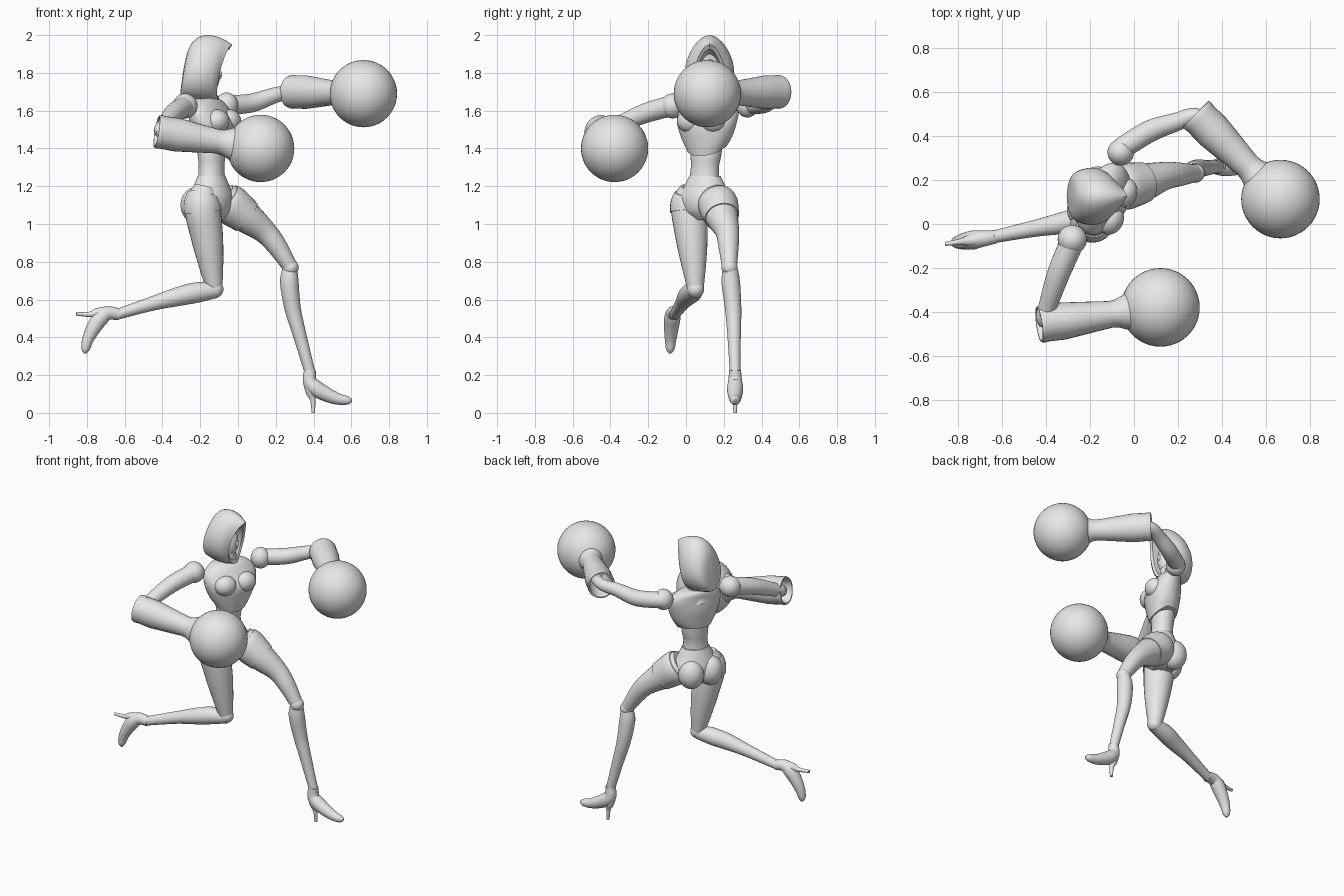
import bpy, bmesh, math
from mathutils import Vector, Matrix

old = bpy.data.objects.get("Cube")
if old:
    bpy.data.objects.remove(old, do_unlink=True)

GREY = (0.8, 0.8, 0.8, 1.0)
grey = bpy.data.materials.new("plain grey")
grey.use_nodes = True
grey.diffuse_color = GREY
grey.node_tree.nodes["Principled BSDF"].inputs["Base Color"].default_value = GREY

SIDES = 28
TURNS = [2 * math.pi * i / SIDES for i in range(SIDES)]
YAW = math.radians(-27)
FACING = Vector((math.cos(YAW), math.sin(YAW), 0))
ACROSS = Vector((-math.sin(YAW), math.cos(YAW), 0))
UP, SIDE = Vector((0, 0, 1)), Vector((0, 1, 0))


def finish(name, bm, angle=40):
    """Turn a bmesh into a smooth shaded grey object."""
    bmesh.ops.recalc_face_normals(bm, faces=bm.faces)
    mesh = bpy.data.meshes.new(name)
    bm.to_mesh(mesh)
    bm.free()
    obj = bpy.data.objects.new(name, mesh)
    mesh.materials.append(grey)
    bpy.context.collection.objects.link(obj)
    bpy.ops.object.select_all(action='DESELECT')
    obj.select_set(True)
    bpy.context.view_layer.objects.active = obj
    bpy.ops.object.shade_smooth_by_angle(angle=math.radians(angle))
    return obj


def loft(name, rings, angle=40):
    """Skin a row of equal-sized rings and close both ends."""
    bm = bmesh.new()
    loops = [[bm.verts.new(p) for p in ring] for ring in rings]
    for a, b in zip(loops, loops[1:]):
        for i in range(len(a)):
            j = (i + 1) % len(a)
            bm.faces.new((a[i], a[j], b[j], b[i]))
    bm.faces.new(loops[0])
    bm.faces.new(loops[-1])
    return finish(name, bm, angle)


def smooth(rows, steps=4):
    """Run a flowing curve through rows of numbers."""
    rows = [Vector(r) for r in rows]
    padded = [rows[0]] + rows + [rows[-1]]
    out = []
    for a, b, c, d in zip(padded, padded[1:], padded[2:], padded[3:]):
        for s in range(steps):
            t = s / steps
            out.append(b + (c - a) * (t / 2)
                       + (a * 2 - b * 5 + c * 4 - d) * (t * t / 2)
                       + (b * 3 - a - c * 3 + d) * (t ** 3 / 2))
    return out + [rows[-1]]


def tube(name, rows, ref=SIDE, flat=1.0):
    """Limb through rows of x, y, z, radius; flat scales the radius along ref."""
    rows = smooth(rows)
    pts = [Vector(r[:3]) for r in rows]
    rings = []
    for i, (p, r) in enumerate(zip(pts, rows)):
        t = (pts[min(i + 1, len(pts) - 1)] - pts[max(i - 1, 0)]).normalized()
        u = (ref - t * ref.dot(t)).normalized()
        v = t.cross(u)
        rings.append([p + (u * math.cos(a) * flat + v * math.sin(a)) * r[3] for a in TURNS])
    return loft(name, rings)


def ball(name, centre, size, yaw=0, detail=24):
    bm = bmesh.new()
    bmesh.ops.create_uvsphere(bm, u_segments=detail * 2, v_segments=detail, radius=1)
    size = Vector(size) if isinstance(size, tuple) else Vector((size, size, size))
    bm.transform(Matrix.Translation(centre) @ Matrix.Rotation(yaw, 4, 'Z') @ Matrix.Diagonal(size).to_4x4())
    return finish(name, bm)


def trunk(name, rows):
    """Turned body section: rows of height, x, y, depth, width, front dip."""
    rings = []
    for z, x, y, depth, width, dip in smooth_rows(rows):
        rings.append([Vector((x, y, z - dip * max(0, math.cos(a))))
                      + FACING * depth * math.cos(a) + ACROSS * width * math.sin(a) for a in TURNS])
    return loft(name, rings)


def smooth_rows(rows):
    return [tuple(r) for r in smooth(rows)]


# Torso: bodice with a pointed lower edge, waist, hips and neck
trunk("bodice", [(1.665, -.17, .13, .05, .07, 0), (1.65, -.165, .13, .07, .125, 0),
                 (1.60, -.15, .12, .088, .172, 0), (1.53, -.135, .11, .108, .168, 0),
                 (1.46, -.135, .11, .098, .142, .02), (1.41, -.14, .11, .085, .108, .05)])
trunk("waist", [(1.46, -.14, .11, .075, .09, 0), (1.36, -.14, .105, .07, .084, 0),
                (1.30, -.14, .10, .066, .076, 0), (1.22, -.14, .095, .07, .085, 0)])
trunk("hips", [(1.255, -.14, .10, .07, .085, 0), (1.20, -.14, .10, .09, .115, 0),
               (1.14, -.14, .10, .108, .145, 0), (1.07, -.14, .10, .10, .13, 0),
               (1.02, -.14, .105, .06, .07, 0)])
tube("neck", [(-.17, .13, 1.58, .075), (-.165, .13, 1.66, .055), (-.16, .125, 1.74, .045)])
chest = Vector((-.135, .11, 1.545))
for tag, sign in (("near", -1), ("far", 1)):
    ball(tag + "_bust", chest + FACING * .065 + ACROSS * .068 * sign, (.06, .07, .062), YAW)
    ball(tag + "_buttock", Vector((-.15, .10, 1.10)) - FACING * .05 + ACROSS * .065 * sign,
         (.08, .08, .095), YAW)

# Hood: pointed arches from the back, around the rim and into the opening
hood = [(-.292, -.305, 1.80, 1.70, .015, 0), (-.265, -.30, 1.92, 1.68, .085, 0),
        (-.22, -.265, 1.982, 1.665, .118, 0), (-.16, -.20, 2.0, 1.655, .128, 0),
        (-.09, -.14, 1.985, 1.655, .110, .01), (-.03, -.10, 1.95, 1.66, .078, .03)]
lining = [(-.045, -.105, 1.925, 1.68, .064, .03), (-.11, -.14, 1.90, 1.69, .06, .02)]
arches = []
for top, low, high, base, half, recess in smooth_rows(hood) + lining:
    arch = []
    for a in TURNS:
        h = (1 + math.cos(a)) / 2
        s = math.sin(a)
        arch.append(Vector((low + (top - low) * h - recess * abs(s),
                            .125 + half * s * (1.08 - .3 * h * h), base + (high - base) * h)))
    arches.append(arch)
loft("hood", arches)
ball("face", (-.145, .125, 1.79), (.05, .048, .09))
ball("nose", (-.10, .125, 1.79), (.016, .01, .025), detail=8)

# Arms with shoulder joints
ball("far_shoulder", (-.06, .325, 1.63), (.06, .06, .066))
ball("near_shoulder", (-.28, -.07, 1.625), .066)
tube("far_arm", [(-.06, .34, 1.63, .05), (.07, .42, 1.64, .05), (.19, .462, 1.68, .042),
                 (.28, .49, 1.70, .036), (.36, .44, 1.70, .035)], UP)
tube("near_arm", [(-.28, -.08, 1.625, .055), (-.34, -.22, 1.585, .052), (-.39, -.37, 1.52, .042),
                  (-.405, -.435, 1.49, .037), (-.33, -.44, 1.475, .035)], UP)


# Gloves: hollow cuff, narrow wrist, flare and round fist
def glove(tag, cuff, fist):
    cuff, fist = Vector(cuff), Vector(fist)
    axis = (fist - cuff).normalized()
    u = (UP - axis * UP.dot(axis)).normalized()
    v = axis.cross(u)
    profile = [(.20, .05), (.02, .074), (0, .078), (0, .086), (.015, .09), (.03, .087), (.11, .089),
               (.20, .079), (.33, .064), (.36, .067), (.39, .08), (.42, .092)]
    rings = [[cuff + axis * t + (u * math.cos(a) + v * math.sin(a) * .95) * r for a in TURNS]
             for t, r in profile]
    loft(tag + "_glove_cuff", rings, 50)
    ball(tag + "_glove_fist", fist, .178)


glove("far", (.28, .50, 1.70), (.664, .113, 1.69))
glove("near", (-.43, -.455, 1.49), (.12, -.378, 1.40))

# Legs with shorts hems and knee joints
far_thigh = [(-.085, .155, 1.14, .085), (-.04, .17, 1.103, .10), (.045, .19, 1.037, .086),
             (.139, .218, .962, .064), (.204, .225, .886, .054), (.275, .23, .775, .04)]
near_thigh = [(-.175, .03, 1.19, .06), (-.19, .015, 1.10, .093), (-.167, .028, .95, .087),
              (-.145, .04, .80, .068), (-.126, .05, .66, .044)]
for tag, thigh, hem in (("far", far_thigh, 3), ("near", near_thigh, 2)):
    tube(tag + "_thigh", thigh)
    tube(tag + "_shorts_leg", [(x, y, z, r + .006) for x, y, z, r in smooth(thigh)[2:hem * 3]])
ball("far_knee", (.278, .23, .77), .043)
ball("near_knee", (-.123, .05, .655), .046)
tube("far_shin", [(.275, .235, .76, .04), (.272, .237, .69, .049), (.29, .25, .55, .043),
                  (.33, .255, .40, .035), (.382, .26, .21, .028)])
tube("near_shin", [(-.115, .05, .65, .042), (-.22, .03, .637, .054), (-.32, .005, .615, .05),
                   (-.45, -.02, .58, .038), (-.645, -.06, .52, .028)])


# High heeled shoes, shaped around the ankle
def shoe(tag, ankle, pitch, lean):
    place = Matrix.Translation(ankle) @ Matrix.Rotation(lean, 4, 'Z') @ Matrix.Rotation(pitch, 4, 'Y')
    foot = tube(tag + "_shoe", [(0, 0, .01, .031), (-.002, 0, -.05, .037), (.03, 0, -.088, .043),
                                (.09, 0, -.122, .038), (.15, 0, -.145, .03), (.20, 0, -.152, .022),
                                (.222, 0, -.15, .006)])
    heel = tube(tag + "_heel", [(-.005, 0, -.06, .032), (.003, 0, -.11, .025), (.014, 0, -.15, .014),
                                (.017, 0, -.218, .009)])
    for part in (foot, heel):
        part.data.transform(place)


shoe("far", (.382, .26, .218), 0, 0)
shoe("near", (-.64, -.06, .522), math.radians(95), math.radians(8))
